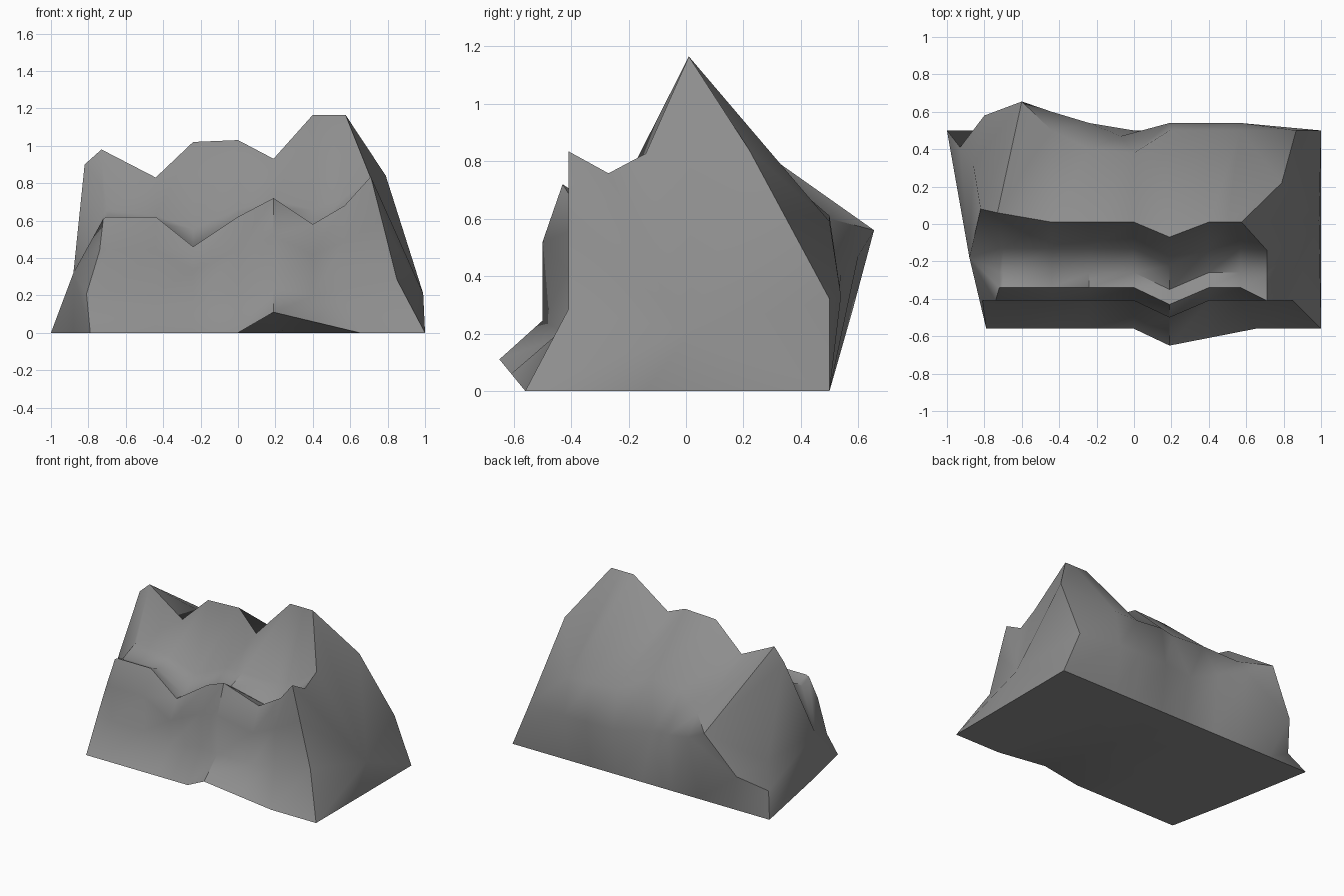
import bpy, bmesh, math
from mathutils import Vector

default = bpy.data.objects.get("Cube")
if default:
    bpy.data.objects.remove(default, do_unlink=True)

# Stone material
stone = bpy.data.materials.new("grey_stone")
stone.use_nodes = True
stone.diffuse_color = (0.27, 0.27, 0.27, 1)
stone.node_tree.nodes["Principled BSDF"].inputs["Base Color"].default_value = stone.diffuse_color

# Columns run along the boulder, between a left and a right end set by each line
COLUMNS = [-.7, -.44, -.24, 0, .19, .4, .57]
NOSE = 5


def line(left, right, y, heights, shifts):
    """One lengthwise line of the rock; shifts moves the y of single columns."""
    xs = [left] + COLUMNS + [right]
    return [Vector((x, shifts.get(i, y), z))
            for i, (x, z) in enumerate(zip(xs, heights))]


def level(left, right, y):
    """A straight line lying on the ground."""
    return line(left, right, y, [0] * (len(COLUMNS) + 2), {})


# Ledge rim and jagged crest
rim = line(-.72, .71, -.34, [.61, .62, .62, .46, .62, .72, .58, .68, .835],
           {NOSE: -.43, 8: -.41})
crest = line(-.82, .575, .01, [.9, .98, .83, 1.02, 1.03, .93, 1.165, 1.165, 1.165],
             {0: .08, 1: .06, NOSE: -.07})
crest[1].x = -.73
crest[-2].x = .5

# Back: upper edge with a corner lump, then a lower line with a valley
shoulder = line(-.86, .79, .5, [.31, .56, .6, .68, .68, .61, .59, .59, .84],
                {0: .32, 1: .655, 3: .4, 4: .38, 8: .22})
shoulder[1].x = -.6
back = line(-.93, .867, .54, [.15, .28, .47, .41, .36, .33, .33, .33, .32],
            {0: .41, 1: .58, 2: .6, 4: .47, 8: .5})
back[1].x = -.8
back[4].x = -.07

# Front wall drops from the rim, bulging at the nose
upper_wall = line(-.74, .77, -.41, [p.z * .72 for p in rim], {NOSE: -.5})
lower_wall = line(-.81, .85, -.41, [p.z * .34 for p in rim], {NOSE: -.5})

# Ledge is a calmer copy of the rim, turning up steeply under the crest
ledge = [Vector((p.x, p.y + .08, p.z * .8 + .09)) for p in rim]
ledge[-1].y = -.27
slope = [Vector((p.x, p.y + .13, p.z + (c.z - p.z) * .17))
         for p, c in zip(ledge, crest)]

# Foot with an overhanging lip that fades to the right
foot = level(-.79, 1, -.56)
foot[-2].x = .65
for p in foot[NOSE:]:
    fade = max(0, 1 - (p.x - COLUMNS[NOSE - 1]) / .46)
    p += Vector((0, -.09, .11)) * fade

# Skin between neighbouring lines, closed through the underside
bm = bmesh.new()
lines = [foot, lower_wall, upper_wall, rim, ledge, slope, crest,
         shoulder, back, level(-1, 1, .5), level(-.88, 1, -.14)]
bands = [[bm.verts.new(p) for p in points] for points in lines]
pairs = list(zip(bands, bands[1:] + bands[:1]))
for a, b in pairs:
    for i in range(len(a) - 1):
        bm.faces.new((a[i], a[i + 1], b[i + 1], b[i]))

# Bulging end walls, fanned from one middle point
for end, middle in ((0, (-.88, -.18, .32)), (-1, (.99, .02, .21))):
    hub = bm.verts.new(middle)
    for a, b in pairs:
        bm.faces.new((a[end], b[end], hub))

bmesh.ops.recalc_face_normals(bm, faces=bm.faces[:])

mesh = bpy.data.meshes.new("boulder")
bm.to_mesh(mesh)
bm.free()
mesh.materials.append(stone)
boulder = bpy.data.objects.new("boulder", mesh)
bpy.context.collection.objects.link(boulder)

# Soft stone shading with crisp outer corners
for other in bpy.context.selected_objects:
    other.select_set(False)
boulder.select_set(True)
bpy.context.view_layer.objects.active = boulder
bpy.ops.object.shade_smooth_by_angle(angle=math.radians(50))
